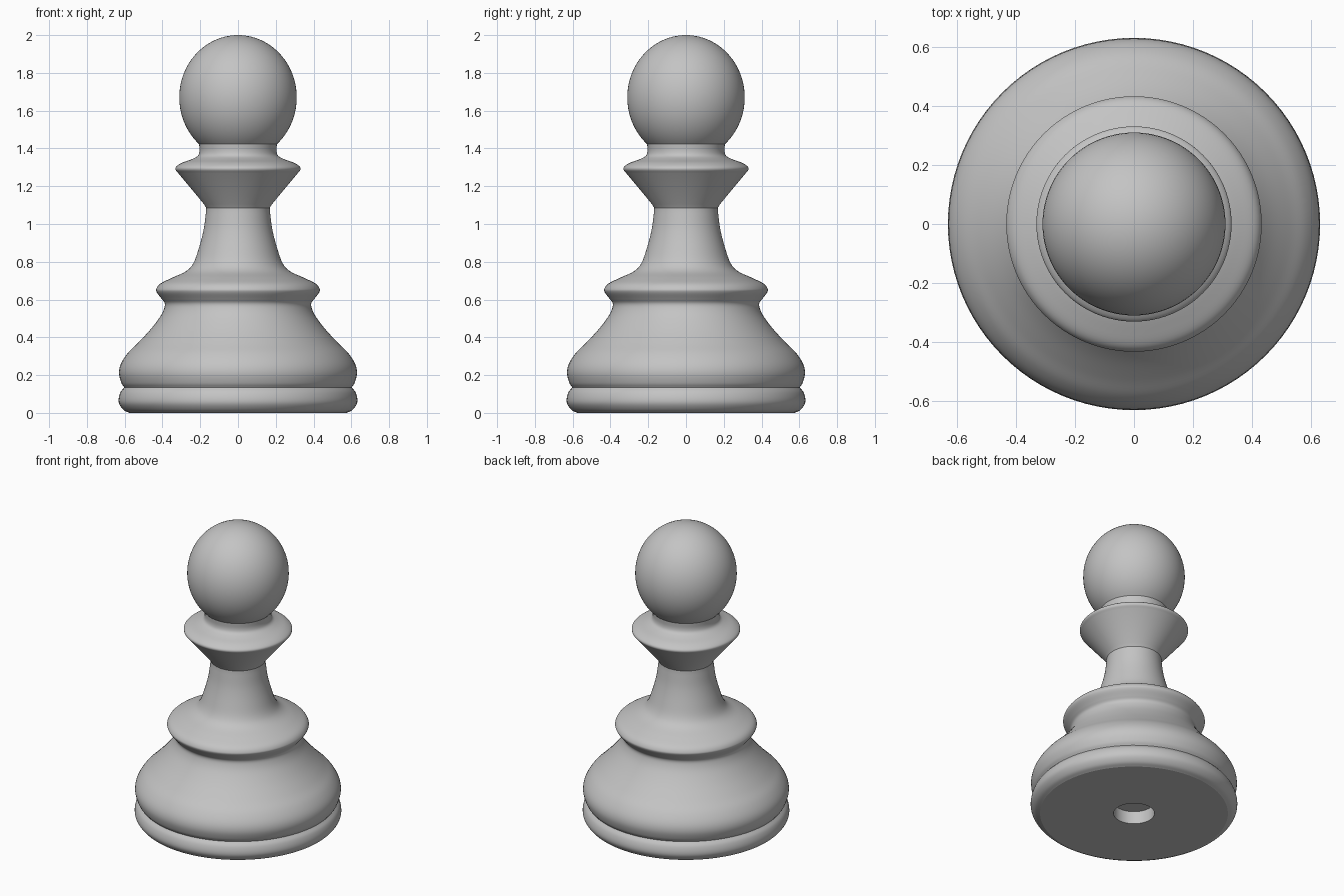
import bpy, bmesh, math
from mathutils import Vector

SEGMENTS = 96

cube = bpy.data.objects.get("Cube")
if cube:
    bpy.data.objects.remove(cube, do_unlink=True)

# Single plain grey finish
grey = bpy.data.materials.new("plain_grey")
grey.use_nodes = True
color = (0.55, 0.55, 0.55, 1)
grey.diffuse_color = color
grey.node_tree.nodes["Principled BSDF"].inputs["Base Color"].default_value = color


def smooth_profile(points, steps=5):
    """Catmull-Rom curve through (radius, height) points."""
    p = [Vector(q) for q in points]
    p = [2 * p[0] - p[1]] + p + [2 * p[-1] - p[-2]]
    out = []
    for a, b, c, d in zip(p, p[1:], p[2:], p[3:]):
        for i in range(steps):
            t = i / steps
            out.append(0.5 * (2 * b + (c - a) * t + (2 * a - 5 * b + 4 * c - d) * t**2
                              + (3 * b - a - 3 * c + d) * t**3))
    return out + [p[-2]]


def lathe(name, profile):
    """Turn a profile, listed from bottom to top, around the z axis."""
    bm = bmesh.new()
    verts = [bm.verts.new((r, 0, z)) for r, z in profile]
    edges = [bm.edges.new(pair) for pair in zip(verts, verts[1:])]
    bmesh.ops.spin(bm, geom=verts + edges, axis=(0, 0, 1), cent=(0, 0, 0),
                   angle=math.tau, steps=SEGMENTS, use_merge=True)
    bmesh.ops.remove_doubles(bm, verts=bm.verts, dist=1e-5)
    bmesh.ops.dissolve_degenerate(bm, edges=bm.edges, dist=1e-5)
    bm.normal_update()
    # Outward follows the profile's right-hand side
    (r0, z0), (r1, z1) = profile[0], profile[1]
    mid = Vector(((r0 + r1) / 2, 0, (z0 + z1) / 2))
    face = min(bm.faces, key=lambda f: (f.calc_center_median() - mid).length)
    if face.normal.dot(Vector((z1 - z0, 0, r0 - r1))) < 0:
        bmesh.ops.reverse_faces(bm, faces=bm.faces)
    mesh = bpy.data.meshes.new(name)
    bm.to_mesh(mesh)
    bm.free()
    mesh.materials.append(grey)
    obj = bpy.data.objects.new(name, mesh)
    bpy.context.collection.objects.link(obj)
    bpy.ops.object.select_all(action="DESELECT")
    obj.select_set(True)
    bpy.context.view_layer.objects.active = obj
    bpy.ops.object.shade_smooth_by_angle(angle=math.radians(40))
    return obj


# Flat underside with a shallow round socket
lathe("underside", [(0, 0.085), (0.125, 0.085), (0.125, 0), (0.575, 0)])

# Rounded foot ring
lathe("foot_ring", smooth_profile([
    (0.575, 0), (0.605, 0.015), (0.628, 0.045), (0.632, 0.075), (0.622, 0.11), (0.602, 0.135)]))

# Swelling lower body, drawn in under the middle collar
lathe("lower_body", smooth_profile([
    (0.602, 0.135), (0.618, 0.16), (0.63, 0.21), (0.62, 0.26), (0.585, 0.315), (0.53, 0.37),
    (0.465, 0.44), (0.415, 0.505), (0.392, 0.55), (0.388, 0.58), (0.405, 0.605)]))

# Middle collar flowing into the tapering stem
lathe("collar_and_stem", smooth_profile([
    (0.405, 0.605), (0.43, 0.638), (0.432, 0.658), (0.41, 0.685), (0.35, 0.715), (0.275, 0.75),
    (0.235, 0.795), (0.205, 0.88), (0.182, 0.97), (0.171, 1.05), (0.168, 1.085)]))

# Flared upper collar with a straight conical underside
lathe("collar_cone", [(0.168, 1.085), (0.18, 1.105), (0.317, 1.27)])
lathe("upper_collar", smooth_profile([
    (0.317, 1.27), (0.331, 1.288), (0.326, 1.305), (0.295, 1.325), (0.245, 1.343),
    (0.214, 1.36), (0.204, 1.385), (0.206, 1.425)]))

# Slightly tall ball head, open where it meets the neck
head = []
for i in range(33):
    a = math.radians(-49) + math.radians(139) * i / 32
    head.append((0.311 * math.cos(a) if i < 32 else 0, 1.67 + 0.33 * math.sin(a)))
lathe("ball_head", head)
